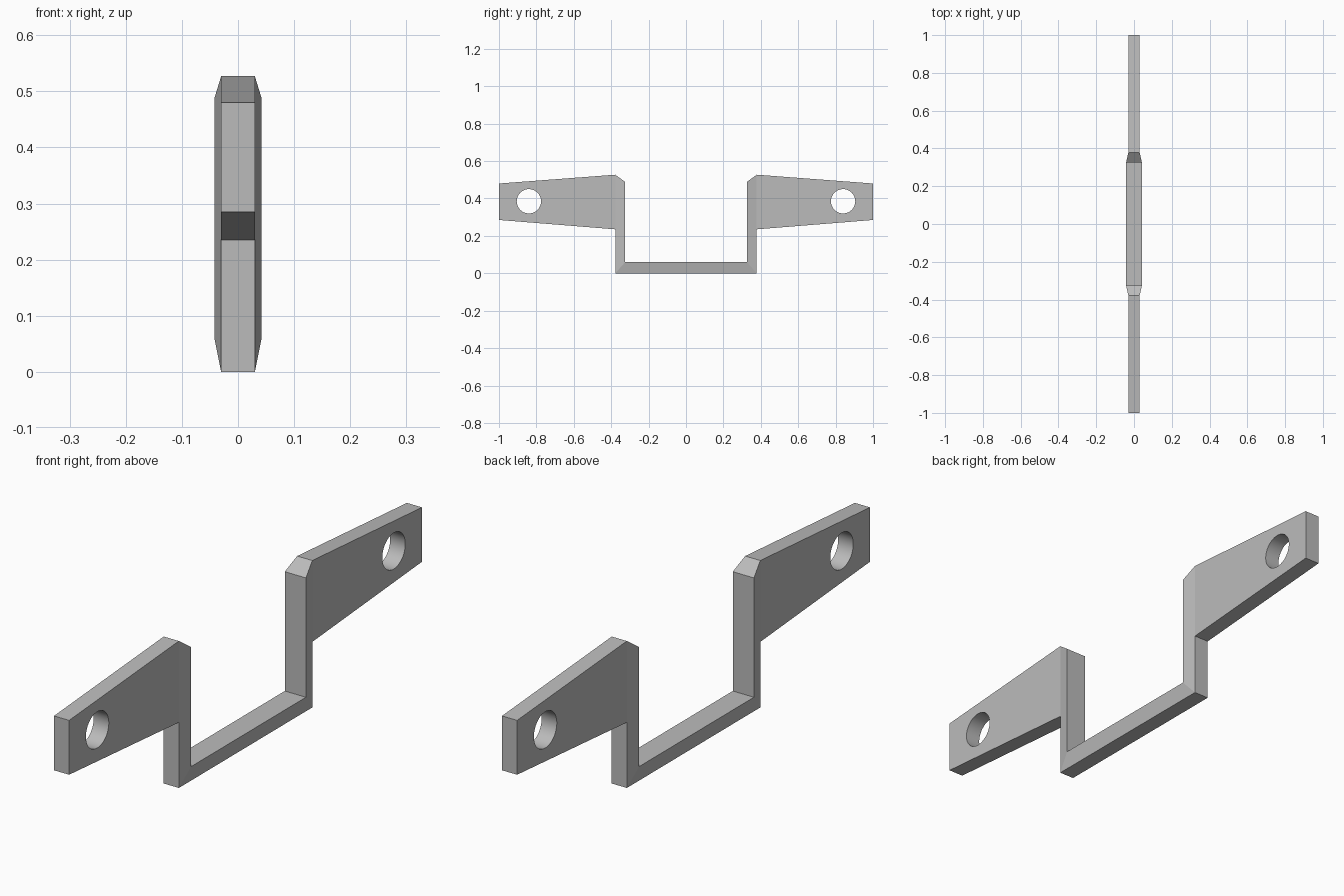
import bpy, bmesh, math

cube = bpy.data.objects.get("Cube")
if cube:
    bpy.data.objects.remove(cube, do_unlink=True)

grey = bpy.data.materials.new("plain grey")
grey.use_nodes = True
colour = (0.5, 0.5, 0.5, 1)
grey.diffuse_color = colour
grey.node_tree.nodes["Principled BSDF"].inputs["Base Color"].default_value = colour

NARROW, WIDE = 0.03, 0.042   # half thickness at the outer and inner edges

# Half outline, walked around: (y, z, half thickness)
outline = [
    (0, 0, NARROW), (0.378, 0, NARROW), (0.378, 0.235, NARROW),
    (1, 0.285, NARROW), (1, 0.48, NARROW), (0.378, 0.527, NARROW),
    (0.325, 0.488, WIDE), (0.325, 0.06, WIDE), (0, 0.06, WIDE),
]
# Flat side panels: floor strip, tapered upright, wing
panels = [(0, 1, 7, 8), (1, 2, 5, 6, 7), (2, 3, 4, 5)]

bm = bmesh.new()
sides = [[bm.verts.new((s * x, y, z)) for y, z, x in outline] for s in (1, -1)]
left, right = sides
for panel in panels:
    for side in sides:
        bm.faces.new([side[i] for i in panel])
for i in range(len(outline) - 1):
    bm.faces.new((left[i], left[i + 1], right[i + 1], right[i]))

# Mirror the half to the front and join at the middle
copy = bmesh.ops.duplicate(bm, geom=bm.verts[:] + bm.edges[:] + bm.faces[:])["geom"]
for v in copy:
    if isinstance(v, bmesh.types.BMVert):
        v.co.y = -v.co.y
bmesh.ops.remove_doubles(bm, verts=bm.verts[:], dist=0.0001)
bmesh.ops.recalc_face_normals(bm, faces=bm.faces[:])
mesh = bpy.data.meshes.new("bracket")
bm.to_mesh(mesh)
bm.free()
mesh.materials.append(grey)
bracket = bpy.data.objects.new("bracket", mesh)
bpy.context.collection.objects.link(bracket)

# Bolt hole through each wing
for y in (-0.84, 0.84):
    bpy.ops.mesh.primitive_cylinder_add(
        vertices=48, radius=0.065, depth=0.3,
        location=(0, y, 0.385), rotation=(0, math.pi / 2, 0))
    cutter = bpy.context.object
    cutter.name = "hole_cutter"
    cutter.hide_render = True
    cutter.data.materials.append(grey)
    hole = bracket.modifiers.new("bolt hole", 'BOOLEAN')
    hole.operation = 'DIFFERENCE'
    hole.solver = 'EXACT'
    hole.object = cutter
    bpy.ops.object.select_all(action='DESELECT')
    bracket.select_set(True)
    bpy.context.view_layer.objects.active = bracket
    bpy.ops.object.modifier_apply(modifier=hole.name)
    bpy.data.objects.remove(cutter, do_unlink=True)

# Round hole walls, crisp edges elsewhere
bpy.ops.object.shade_smooth_by_angle(angle=math.radians(10))
